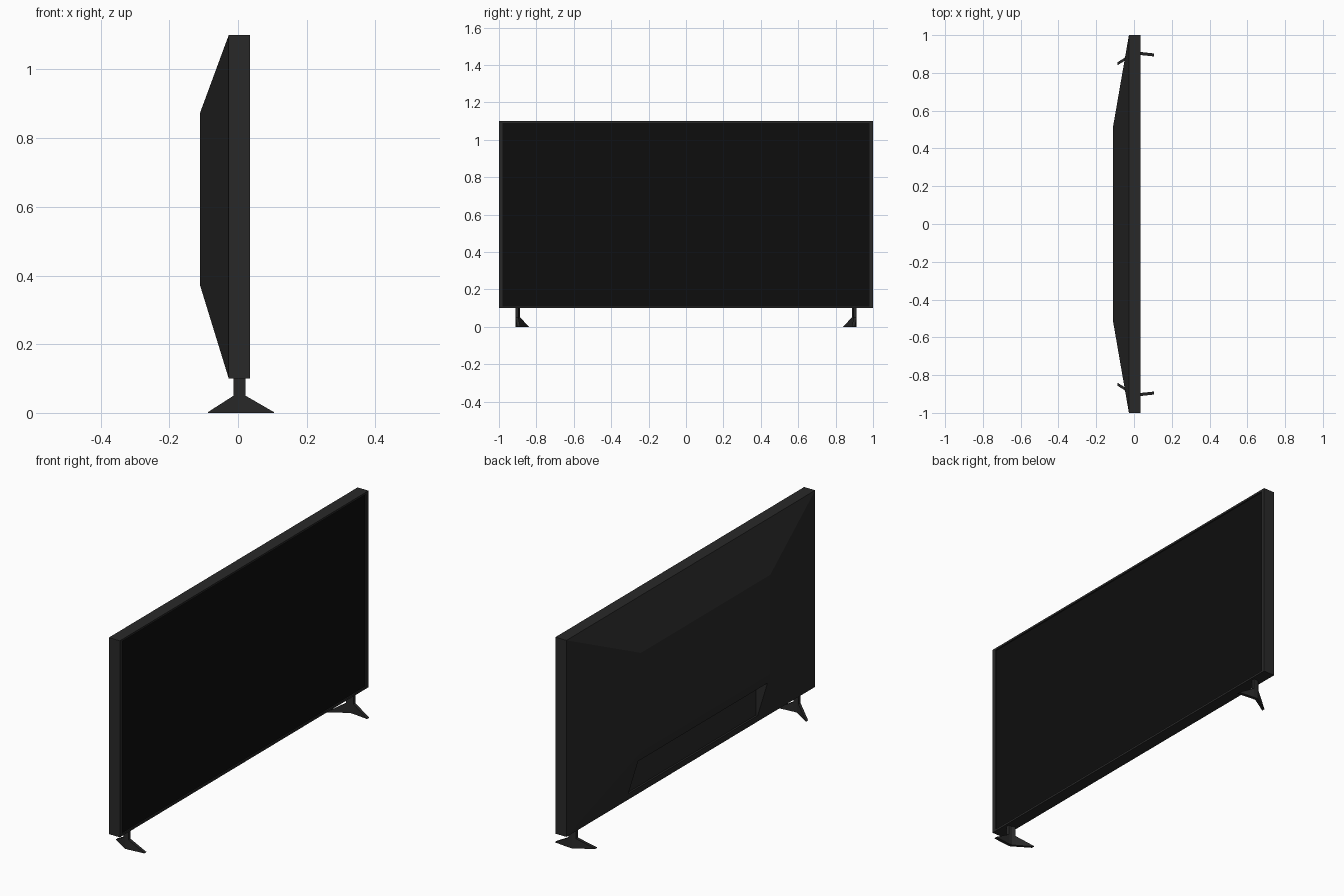
import bpy, bmesh

if "Cube" in bpy.data.objects:
    bpy.data.objects.remove(bpy.data.objects["Cube"])


def material(name, grey):
    m = bpy.data.materials.new(name)
    m.diffuse_color = (grey, grey, grey, 1)
    m.use_nodes = True
    m.node_tree.nodes["Principled BSDF"].inputs["Base Color"].default_value = m.diffuse_color
    return m


BODY = material("dark_plastic", 0.022)
GLASS = material("black_glass", 0.004)


def rect(x, y0, y1, z0, z1):
    """Rectangular cross-section standing across x."""
    return [(x, y0, z0), (x, y1, z0), (x, y1, z1), (x, y0, z1)]


def loft(name, sections, mat):
    """Skin a row of rectangles and cap both ends."""
    bm = bmesh.new()
    rings = [[bm.verts.new(p) for p in s] for s in sections]
    for a, b in zip(rings, rings[1:]):
        for i in range(4):
            j = (i + 1) % 4
            bm.faces.new((a[i], a[j], b[j], b[i]))
    bm.faces.new(rings[0])
    bm.faces.new(rings[-1])
    bmesh.ops.recalc_face_normals(bm, faces=bm.faces)
    me = bpy.data.meshes.new(name)
    bm.to_mesh(me)
    bm.free()
    me.materials.append(mat)
    ob = bpy.data.objects.new(name, me)
    bpy.context.collection.objects.link(ob)
    return ob


# Housing: tapered back, straight rim, narrow bezel and recessed front
housing = loft("housing", [
    rect(-0.11, -0.52, 0.52, 0.37, 0.875),
    rect(-0.027, -1, 1, 0.10, 1.10),
    rect(0.035, -1, 1, 0.10, 1.10),
    rect(0.035, -0.98, 0.98, 0.11, 1.09),
    rect(0.027, -0.98, 0.98, 0.11, 1.09),
], BODY)

# Connector recess cut into the lower sloping back
cutter = loft("recess_cutter", [
    rect(-0.20, -0.52, 0.52, 0.14, 0.32),
    rect(-0.03, -0.52, 0.52, 0.14, 0.32),
], BODY)
cutter.hide_render = True
cut = housing.modifiers.new("connector_recess", 'BOOLEAN')
cut.operation = 'DIFFERENCE'
cut.solver = 'EXACT'
cut.object = cutter
bpy.context.view_layer.objects.active = housing
bpy.ops.object.modifier_apply(modifier=cut.name)
bpy.data.objects.remove(cutter)

# Display panel sitting inside the bezel
loft("screen", [
    rect(0.025, -0.98, 0.98, 0.11, 1.09),
    rect(0.029, -0.98, 0.98, 0.11, 1.09),
], GLASS)

# Feet: bent upright plates with a stem and two tapering toes (x, y, height)
PROFILE = [(-0.088, 0.848, 0.002), (-0.013, 0.895, 0.05), (-0.013, 0.895, 0.102),
           (0.002, 0.904, 0.102), (0.022, 0.904, 0.102), (0.022, 0.904, 0.05),
           (0.105, 0.895, 0.002)]
for side, label in ((-1, "front"), (1, "back")):
    loft(label + "_foot", [
        rect(x, side * (y - 0.008), side * (y + 0.008), 0, h)
        for x, y, h in PROFILE], BODY)
